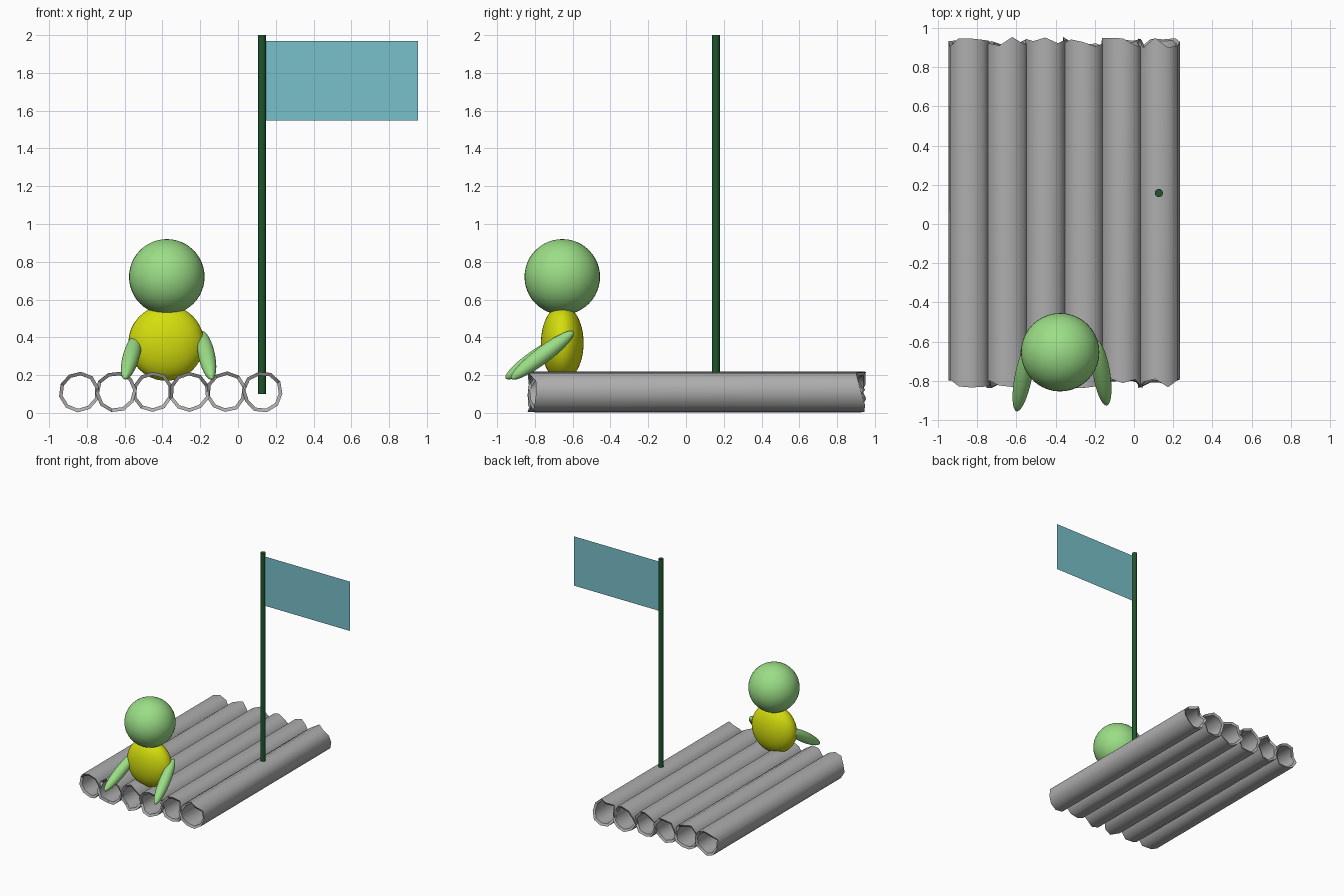
import bpy, bmesh, math, random
from mathutils import Vector

if "Cube" in bpy.data.objects:
    bpy.data.objects.remove(bpy.data.objects["Cube"])

random.seed(4)


def material(name, rgb):
    m = bpy.data.materials.new(name)
    m.diffuse_color = (*rgb, 1)
    m.use_nodes = True
    m.node_tree.nodes["Principled BSDF"].inputs["Base Color"].default_value = m.diffuse_color
    return m


GREY = material("log grey", (0.42, 0.42, 0.42))
GREEN = material("light green", (0.33, 0.73, 0.24))
YELLOW = material("yellow", (0.66, 0.73, 0.004))
POLE = material("dark green", (0.014, 0.09, 0.025))
TEAL = material("flag teal", (0.19, 0.53, 0.59))


def finish(name, bm, mat, angle=None):
    bmesh.ops.recalc_face_normals(bm, faces=bm.faces)
    me = bpy.data.meshes.new(name)
    bm.to_mesh(me)
    bm.free()
    me.materials.append(mat)
    ob = bpy.data.objects.new(name, me)
    bpy.context.collection.objects.link(ob)
    if angle:
        bpy.ops.object.select_all(action='DESELECT')
        ob.select_set(True)
        bpy.context.view_layer.objects.active = ob
        bpy.ops.object.shade_smooth_by_angle(angle=math.radians(angle))
    return ob


def ellipsoid(name, centre, radii, mat, axis=None):
    bm = bmesh.new()
    bmesh.ops.create_uvsphere(bm, u_segments=40, v_segments=24, radius=1)
    bmesh.ops.scale(bm, vec=radii, verts=bm.verts)
    ob = finish(name, bm, mat, 60)
    ob.location = centre
    if axis:
        ob.rotation_euler = Vector(axis).to_track_quat('Z', 'Y').to_euler()
    return ob


# Hollow log along y: outer and inner walls joined by ragged rims
def log(name, x, sides=10):
    bm = bmesh.new()
    turn = random.uniform(0, 1)
    bumps = [random.uniform(-0.004, 0.002) for _ in range(sides)]
    front = [random.uniform(-0.84, -0.79) for _ in range(sides)]
    back = [random.uniform(0.90, 0.955) for _ in range(sides)]

    def ring(radius, ys):
        out = []
        for i in range(sides):
            a = turn + math.tau * i / sides
            r = radius + bumps[i]
            out.append(bm.verts.new((x + r * math.cos(a), ys(i), 0.112 + r * math.sin(a))))
        return out

    loops = [ring(0.109, lambda i: front[i]), ring(0.109, lambda i: back[i]),
             ring(0.090, lambda i: back[i] - 0.01), ring(0.090, lambda i: front[i] + 0.01)]
    for k in range(4):
        a, b = loops[k], loops[(k + 1) % 4]
        for i in range(sides):
            j = (i + 1) % sides
            bm.faces.new((a[i], a[j], b[j], b[i]))
    finish(name, bm, GREY, 45)


for n in range(6):
    log(f"raft_log_{n + 1}", -0.84 + n * 0.194)

# Seated figure
ellipsoid("body", (-0.38, -0.655, 0.37), (0.2, 0.113, 0.2), YELLOW)
ellipsoid("head", (-0.377, -0.655, 0.72), (0.2, 0.2, 0.2), GREEN)
ellipsoid("left_arm", (-0.565, -0.78, 0.30), (0.044, 0.044, 0.213), GREEN, (0.065, 0.335, 0.225))
ellipsoid("right_arm", (-0.166, -0.76, 0.305), (0.044, 0.044, 0.208), GREEN, (-0.05, 0.31, 0.235))

# Flag pole
bm = bmesh.new()
bmesh.ops.create_cone(bm, cap_ends=True, segments=16, radius1=0.021, radius2=0.021, depth=1.9)
bmesh.ops.translate(bm, vec=(0.127, 0.158, 1.05), verts=bm.verts)
finish("flag_pole", bm, POLE, 40)

# Flag sheet
bm = bmesh.new()
corners = [(0.14, 1.547), (0.953, 1.547), (0.953, 1.97), (0.14, 1.97)]
bm.faces.new([bm.verts.new((x, 0.158, z)) for x, z in corners])
finish("flag", bm, TEAL)
